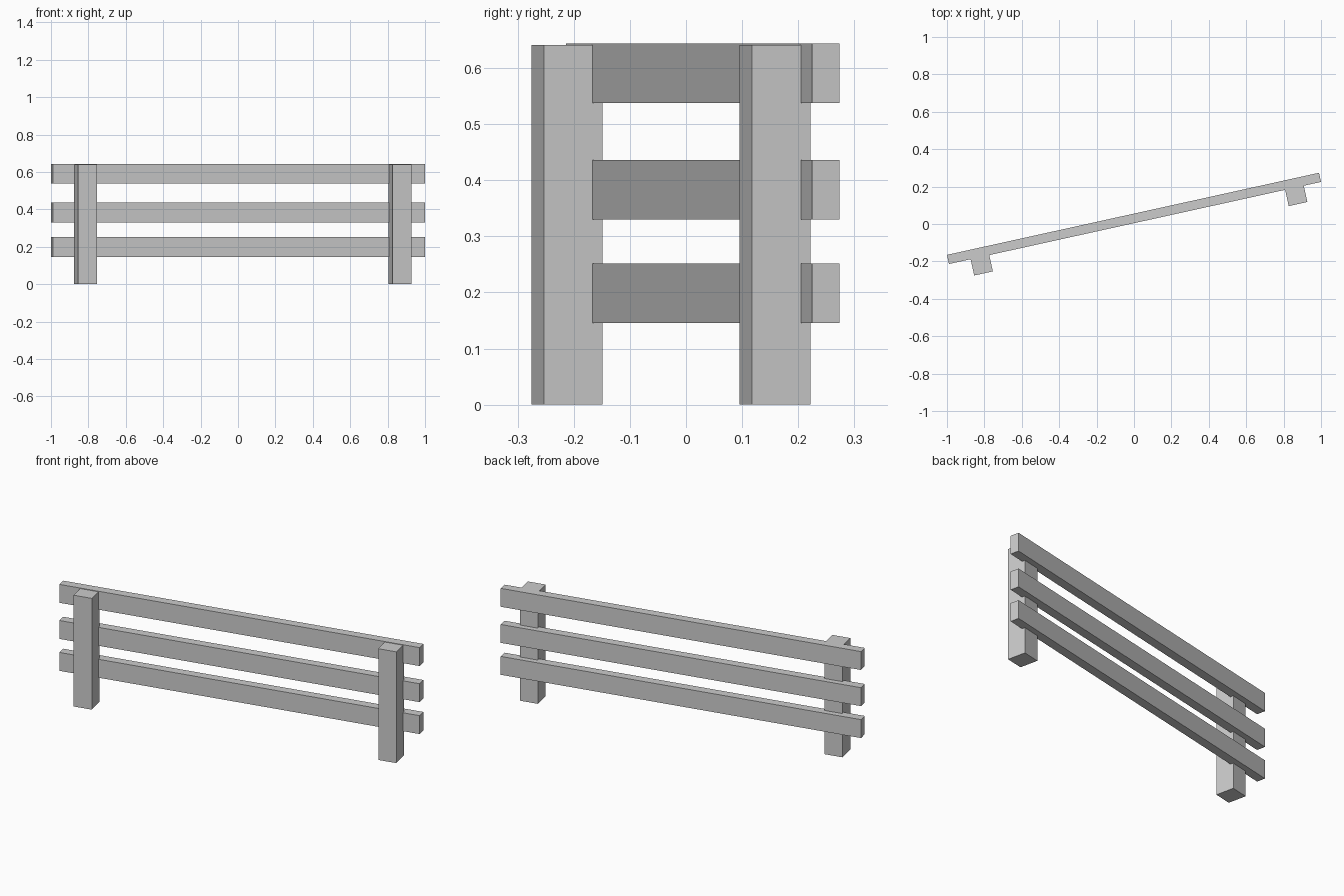
import bpy, bmesh, math
from mathutils import Matrix

if "Cube" in bpy.data.objects:
    bpy.data.objects.remove(bpy.data.objects["Cube"])

# Whole fence is turned slightly about z and shifted back
PLACE = Matrix.Translation((0, 0.03, 0)) @ Matrix.Rotation(math.radians(12.44), 4, 'Z')


def box(name, u, v, z):
    """Box from (min, max) ranges along the fence, across it and upward."""
    size = [r[1] - r[0] for r in (u, v, z)]
    mid = [(r[0] + r[1]) / 2 for r in (u, v, z)]
    bm = bmesh.new()
    bmesh.ops.create_cube(bm, size=1)
    bmesh.ops.scale(bm, vec=size, verts=bm.verts)
    mesh = bpy.data.meshes.new(name)
    bm.to_mesh(mesh)
    bm.free()
    ob = bpy.data.objects.new(name, mesh)
    ob.matrix_world = PLACE @ Matrix.Translation(mid)
    bpy.context.collection.objects.link(ob)


# Horizontal rails
for label, z0 in (("lower", 0.146), ("middle", 0.330), ("upper", 0.538)):
    box(label + "_rail", (-1.0185, 1.0185), (-0.025, 0.025), (z0, z0 + 0.106))

# Upright posts in front, let slightly into the rails
for label, u0 in (("left", -0.900), ("right", 0.822)):
    box(label + "_post", (u0, u0 + 0.102), (-0.114, -0.007), (0, 0.641))
